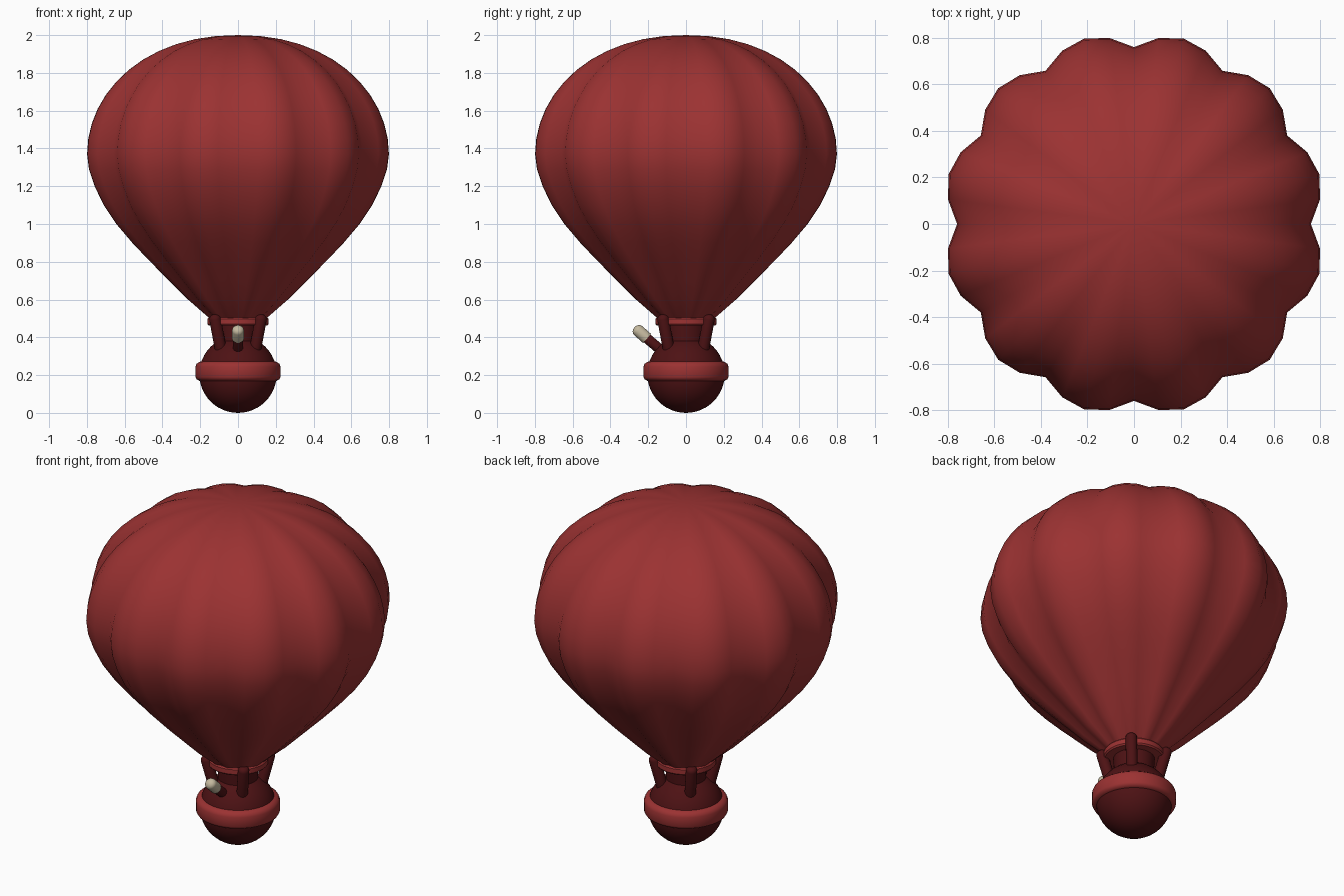
import bpy, bmesh, math
from mathutils import Vector

if "Cube" in bpy.data.objects:
    bpy.data.objects.remove(bpy.data.objects["Cube"])


def material(name, col):
    m = bpy.data.materials.new(name)
    m.diffuse_color = (*col, 1)
    m.use_nodes = True
    m.node_tree.nodes["Principled BSDF"].inputs["Base Color"].default_value = m.diffuse_color
    return m


RED = material("red", (0.33, 0.032, 0.032))
DARK = material("dark red", (0.075, 0.006, 0.007))
CREAM = material("cream", (0.56, 0.49, 0.35))


def lathe(name, profile, mat, segs=48, lobe=None, angle=40):
    """Spin (radius, z) points round z; lobe(theta) scales the radius; ends at r=0 become poles."""
    bm = bmesh.new()
    rings = []
    for r, z in profile:
        if r == 0:
            rings.append([bm.verts.new((0, 0, z))])
            continue
        ring = []
        for i in range(segs):
            a = 2 * math.pi * i / segs
            k = r * (lobe(a) if lobe else 1)
            ring.append(bm.verts.new((k * math.cos(a), k * math.sin(a), z)))
        rings.append(ring)
    for a, b in zip(rings, rings[1:]):
        for i in range(segs):
            j = (i + 1) % segs
            if len(a) == 1:
                bm.faces.new((a[0], b[j], b[i]))
            elif len(b) == 1:
                bm.faces.new((a[i], a[j], b[0]))
            else:
                bm.faces.new((a[i], a[j], b[j], b[i]))
    bmesh.ops.recalc_face_normals(bm, faces=bm.faces)
    me = bpy.data.meshes.new(name)
    bm.to_mesh(me)
    bm.free()
    ob = bpy.data.objects.new(name, me)
    bpy.context.collection.objects.link(ob)
    me.materials.append(mat)
    bpy.ops.object.select_all(action='DESELECT')
    ob.select_set(True)
    bpy.context.view_layer.objects.active = ob
    bpy.ops.object.shade_smooth_by_angle(angle=math.radians(angle))
    return ob


def peg(name, p, q, r, mat):
    """Rod from p to q with a rounded far end."""
    p, q = Vector(p), Vector(q)
    n = (q - p).length
    prof = [(0, 0), (r, 0), (r, n - r * 0.8)]
    prof += [(r * math.cos(t), n - r * 0.8 + r * 0.8 * math.sin(t)) for t in (0.4, 0.8, 1.2)]
    ob = lathe(name, prof + [(0, n)], mat, 16)
    ob.location = p
    ob.rotation_euler = (q - p).to_track_quat('Z', 'Y').to_euler()
    return ob


# Envelope: twelve gores, creases every 30 degrees
outline = [(0, 0.48), (0.125, 0.48), (0.15, 0.50), (0.265, 0.60), (0.365, 0.70), (0.465, 0.80),
           (0.56, 0.90), (0.645, 1.0), (0.712, 1.1), (0.76, 1.2), (0.79, 1.29), (0.80, 1.37)]
for i in range(1, 12):
    t = math.pi / 2 * i / 12
    outline.append((0.80 * math.cos(t) ** 0.93, 1.37 + 0.63 * math.sin(t)))
outline.append((0, 2.0))
lathe("envelope", outline, RED, 48,
      lambda a: 0.95 + 0.081 * abs(math.sin(6 * a)), angle=80)

# Collar at the mouth, with the dark neck under it
lathe("mouth_collar", [(0.10, 0.462), (0.155, 0.462), (0.162, 0.47), (0.162, 0.497),
                       (0.155, 0.505), (0.10, 0.505), (0.10, 0.462)], RED)
lathe("neck", [(0, 0.34), (0.105, 0.34), (0.112, 0.48), (0, 0.48)], DARK, 32)

# Round gondola
R = 0.205
ball = [(0, 0)] + [(R * math.sin(math.pi * i / 24), R - R * math.cos(math.pi * i / 24))
                   for i in range(1, 24)] + [(0, 2 * R)]
lathe("gondola", ball, DARK)

# Rounded band round the gondola
lathe("gondola_band", [(0.185, 0.168), (0.205, 0.17), (0.219, 0.178), (0.225, 0.19), (0.225, 0.245),
                       (0.219, 0.26), (0.205, 0.27), (0.185, 0.274)], RED)

# Four leaning struts on the diagonals
for sx in (-1, 1):
    for sy in (-1, 1):
        peg("strut", (0.09 * sx, 0.09 * sy, 0.33), (0.126 * sx, 0.126 * sy, 0.522), 0.031, DARK)

# Front spout with a pale tip
peg("spout", (0, -0.11, 0.313), (0, -0.225, 0.41), 0.027, DARK)
peg("spout_tip", (0, -0.206, 0.394), (0, -0.273, 0.453), 0.032, CREAM)
